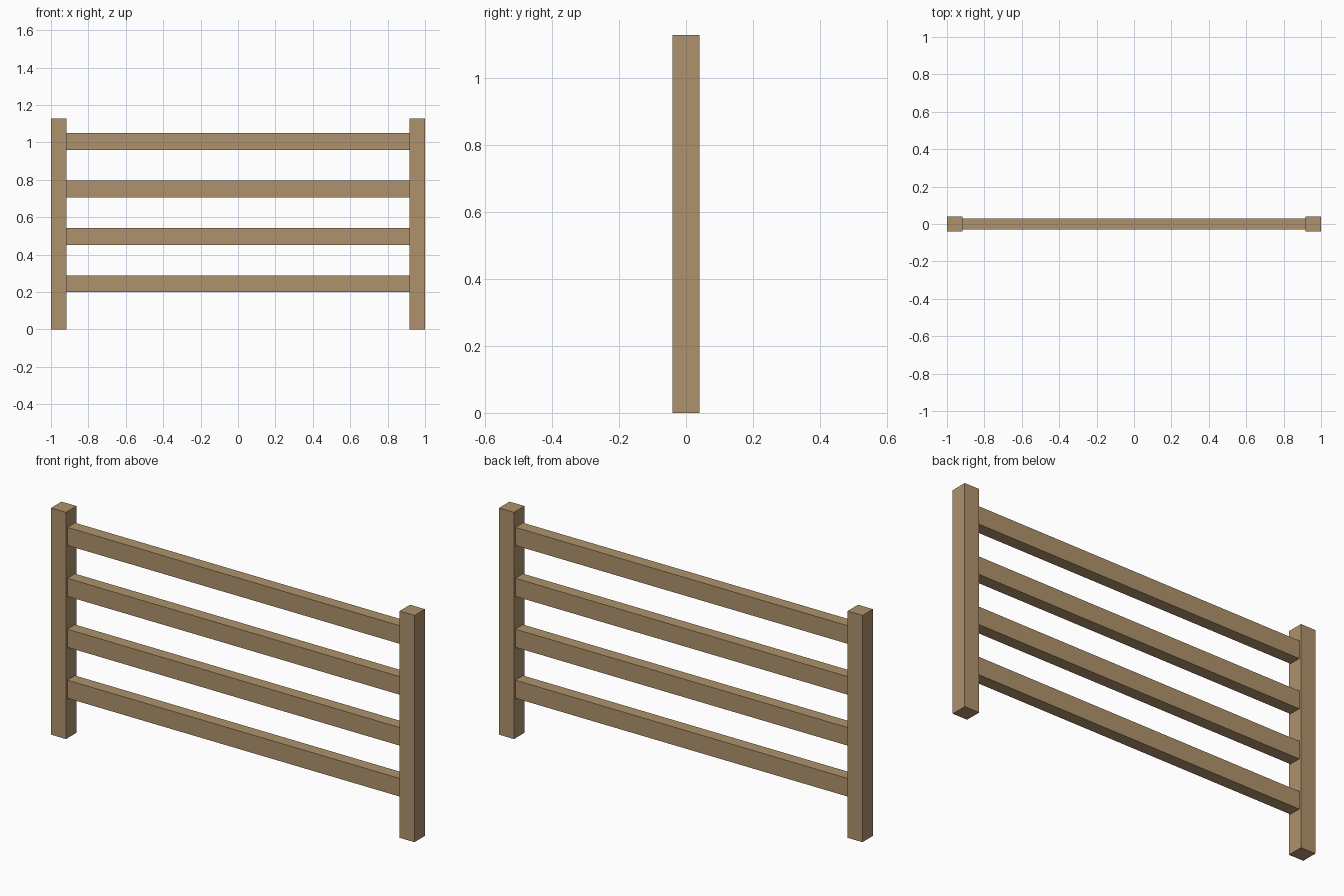
import bpy

if "Cube" in bpy.data.objects:
    bpy.data.objects.remove(bpy.data.objects["Cube"])

POST, HEIGHT = 0.082, 1.128
RAIL_DEPTH, RAIL_HEIGHT = 0.06, 0.09

wood = bpy.data.materials.new("wood")
wood.diffuse_color = (0.43, 0.29, 0.15, 1)
wood.use_nodes = True
wood.node_tree.nodes["Principled BSDF"].inputs["Base Color"].default_value = wood.diffuse_color


def box(name, center, size):
    bpy.ops.mesh.primitive_cube_add(size=1, location=center)
    obj = bpy.context.object
    obj.name = name
    obj.scale = size
    bpy.ops.object.transform_apply(location=False, rotation=False, scale=True)
    obj.data.materials.append(wood)
    return obj


# Square end posts
for side, sx in (("left", -1), ("right", 1)):
    box(f"{side}_post", (sx * (1 - POST / 2), 0, HEIGHT / 2), (POST, POST, HEIGHT))

# Four evenly spaced rails butted between the posts
for i in range(4):
    box(f"rail_{i + 1}", (0, 0, 0.244 + 0.2533 * i),
        (2 - 2 * POST, RAIL_DEPTH, RAIL_HEIGHT))
